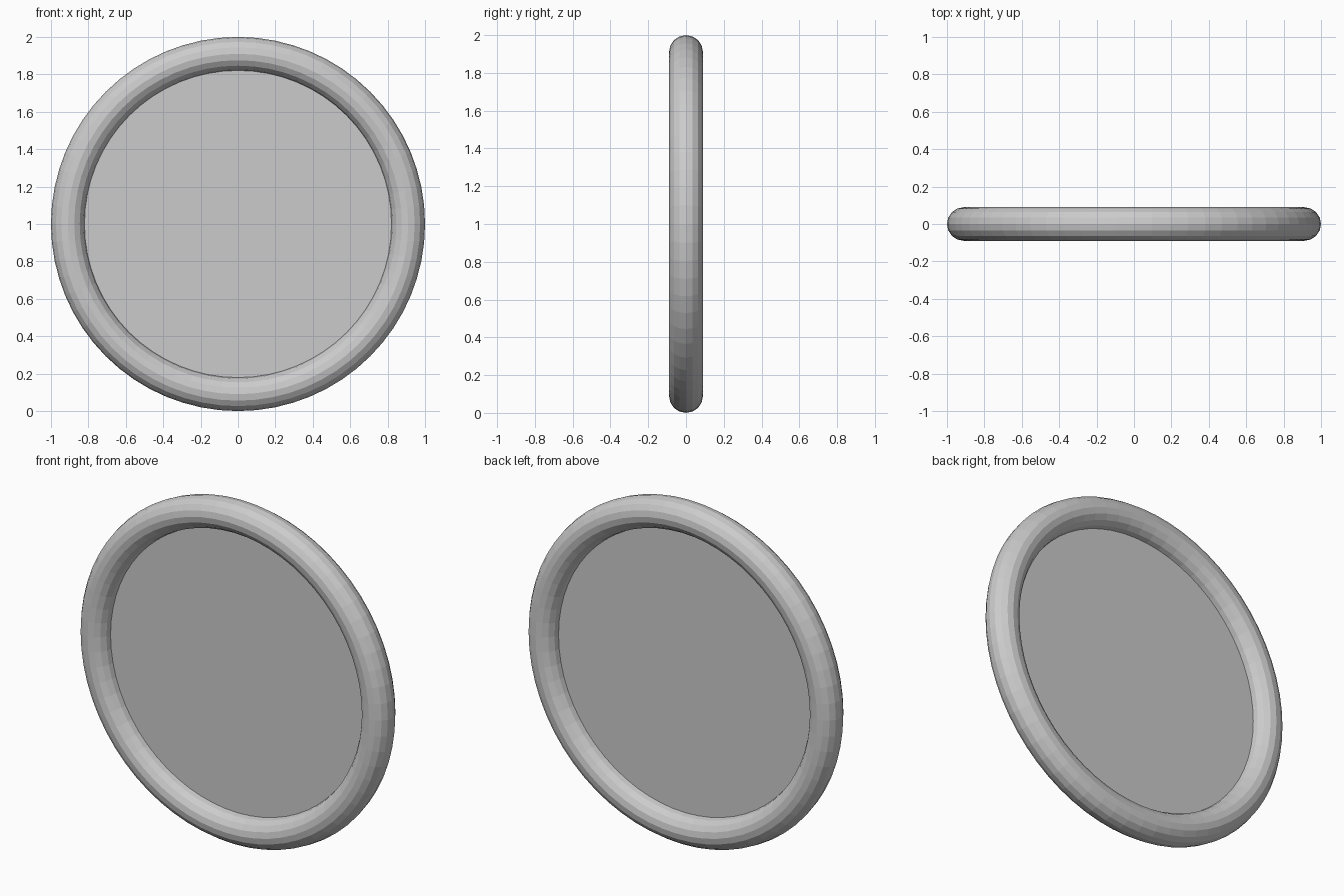
import bpy
from math import pi

if "Cube" in bpy.data.objects:
    bpy.data.objects.remove(bpy.data.objects["Cube"])

RING_R, TUBE_R = 0.91, 0.09

# Round rim standing upright, faceted
bpy.ops.mesh.primitive_torus_add(major_radius=RING_R, minor_radius=TUBE_R,
                                 major_segments=64, minor_segments=16,
                                 location=(0, 0, 1), rotation=(pi / 2, 0, 0))
rim = bpy.context.object
rim.name = "rim"
bpy.ops.object.shade_flat()

# Thin flat panel filling the rim on its middle plane
bpy.ops.mesh.primitive_cylinder_add(vertices=64, radius=RING_R - TUBE_R + 0.01,
                                    depth=0.01, location=(0, 0, 1),
                                    rotation=(pi / 2, 0, 0))
panel = bpy.context.object
panel.name = "panel"
